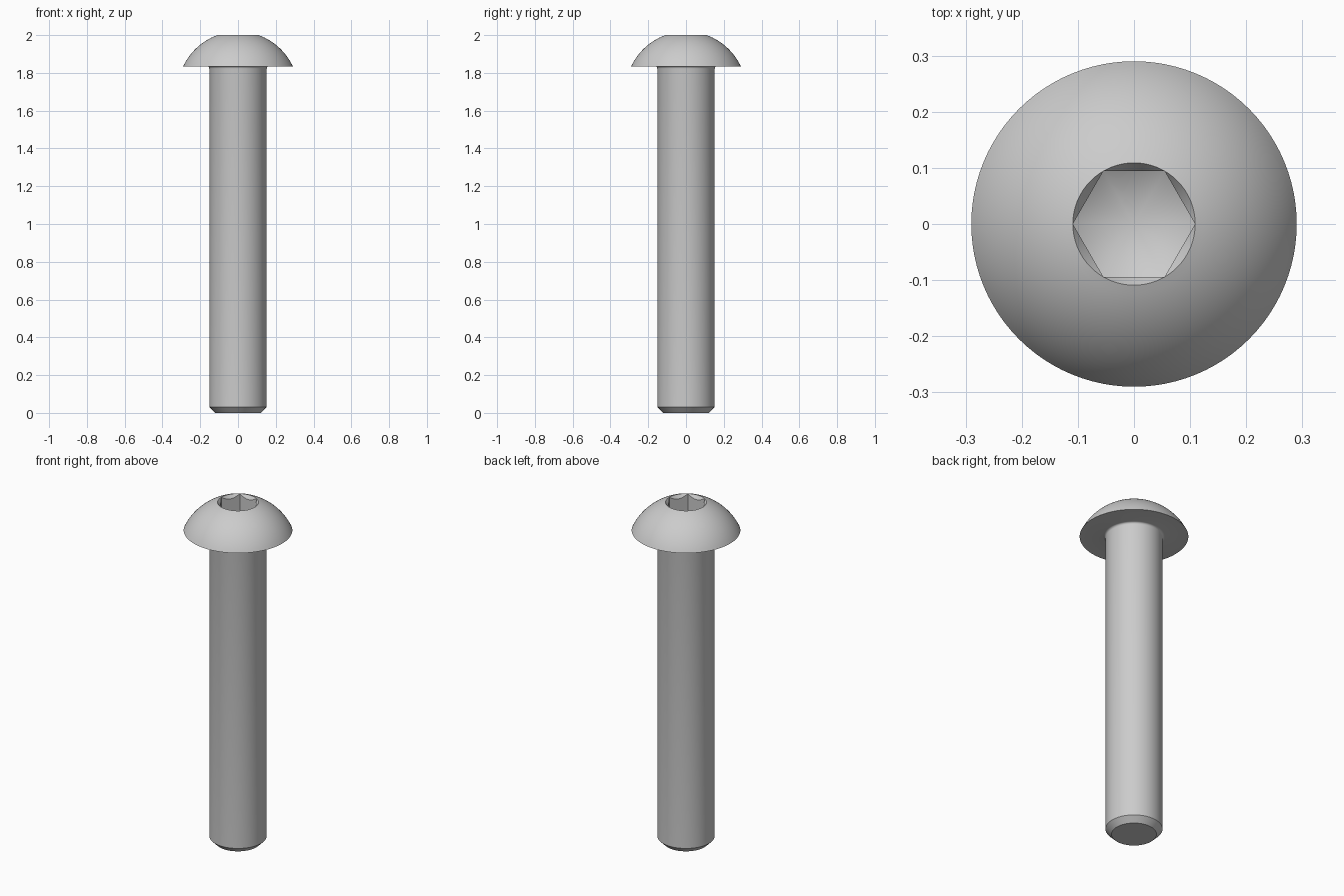
import bpy, bmesh
from math import cos, sin, pi, radians, sqrt, atan2

cube = bpy.data.objects.get("Cube")
if cube:
    bpy.data.objects.remove(cube)

SEGMENTS = 96
TOP = 2.0
HEAD_BASE = 1.835
HEAD_R = 0.29
SHANK_R = 0.152
SOCKET_R = 0.109          # hexagon corner radius
FLOOR = 1.89              # socket depth at the hexagon corners
FILLET = 0.012

steel = bpy.data.materials.new("steel_grey")
steel.use_nodes = True
steel.diffuse_color = (0.6, 0.6, 0.6, 1)
steel.node_tree.nodes["Principled BSDF"].inputs["Base Color"].default_value = (0.6, 0.6, 0.6, 1)


def hex_radius(a):
    """Distance from the axis to a hexagon wall, corners on the x axis."""
    return SOCKET_R * cos(pi / 6) / cos(a % (pi / 3) - pi / 6)


def circle(r, z):
    return lambda a: (r, z)


def hex_ring(z, slope):
    """Where a cone of the given slope meets the hexagon walls."""
    return lambda a: (hex_radius(a), z - (SOCKET_R - hex_radius(a)) * slope)


def lathe(name, rings, bottom_z, tip_z):
    """Skin rings from bottom to top, closing both ends on the axis."""
    bm = bmesh.new()
    loops = []
    for ring in rings:
        loop = []
        for i in range(SEGMENTS):
            a = 2 * pi * i / SEGMENTS
            r, z = ring(a)
            loop.append(bm.verts.new((r * cos(a), r * sin(a), z)))
        loops.append(loop)
    low, tip = bm.verts.new((0, 0, bottom_z)), bm.verts.new((0, 0, tip_z))
    for i in range(SEGMENTS):
        j = (i + 1) % SEGMENTS
        for a, b in zip(loops, loops[1:]):
            bm.faces.new((a[i], a[j], b[j], b[i]))
        bm.faces.new((low, loops[0][j], loops[0][i]))
        bm.faces.new((loops[-1][i], loops[-1][j], tip))
    bmesh.ops.remove_doubles(bm, verts=bm.verts, dist=1e-5)
    bmesh.ops.recalc_face_normals(bm, faces=bm.faces)
    mesh = bpy.data.meshes.new(name)
    bm.to_mesh(mesh)
    bm.free()
    mesh.materials.append(steel)
    obj = bpy.data.objects.new(name, mesh)
    bpy.context.collection.objects.link(obj)
    return obj


# Shank with chamfered end
rings = [circle(0.12, 0), circle(SHANK_R, 0.032)]

# Small fillet under the head
for i in range(5):
    t = i / 4 * pi / 2
    rings.append(circle(SHANK_R + FILLET * (1 - cos(t)), HEAD_BASE - FILLET * (1 - sin(t))))

# Domed head: arc centred on the axis, from the rim to the socket mouth
h = TOP - HEAD_BASE
below = (HEAD_R ** 2 - SOCKET_R ** 2 - h ** 2) / (2 * h)
dome_r = sqrt(HEAD_R ** 2 + below ** 2)
start, end = atan2(below, HEAD_R), atan2(below + h, SOCKET_R)
for i in range(17):
    t = start + (end - start) * i / 16
    rings.append(circle(dome_r * cos(t), HEAD_BASE - below + dome_r * sin(t)))

# Hexagon socket: countersunk mouth, straight walls, conical floor
rings += [hex_ring(TOP, 1.4), hex_ring(FLOOR, 0.58)]
screw = lathe("button_head_screw", rings, 0, FLOOR - SOCKET_R * 0.58)

bpy.ops.object.select_all(action='DESELECT')
screw.select_set(True)
bpy.context.view_layer.objects.active = screw
bpy.ops.object.shade_smooth_by_angle(angle=radians(25))
